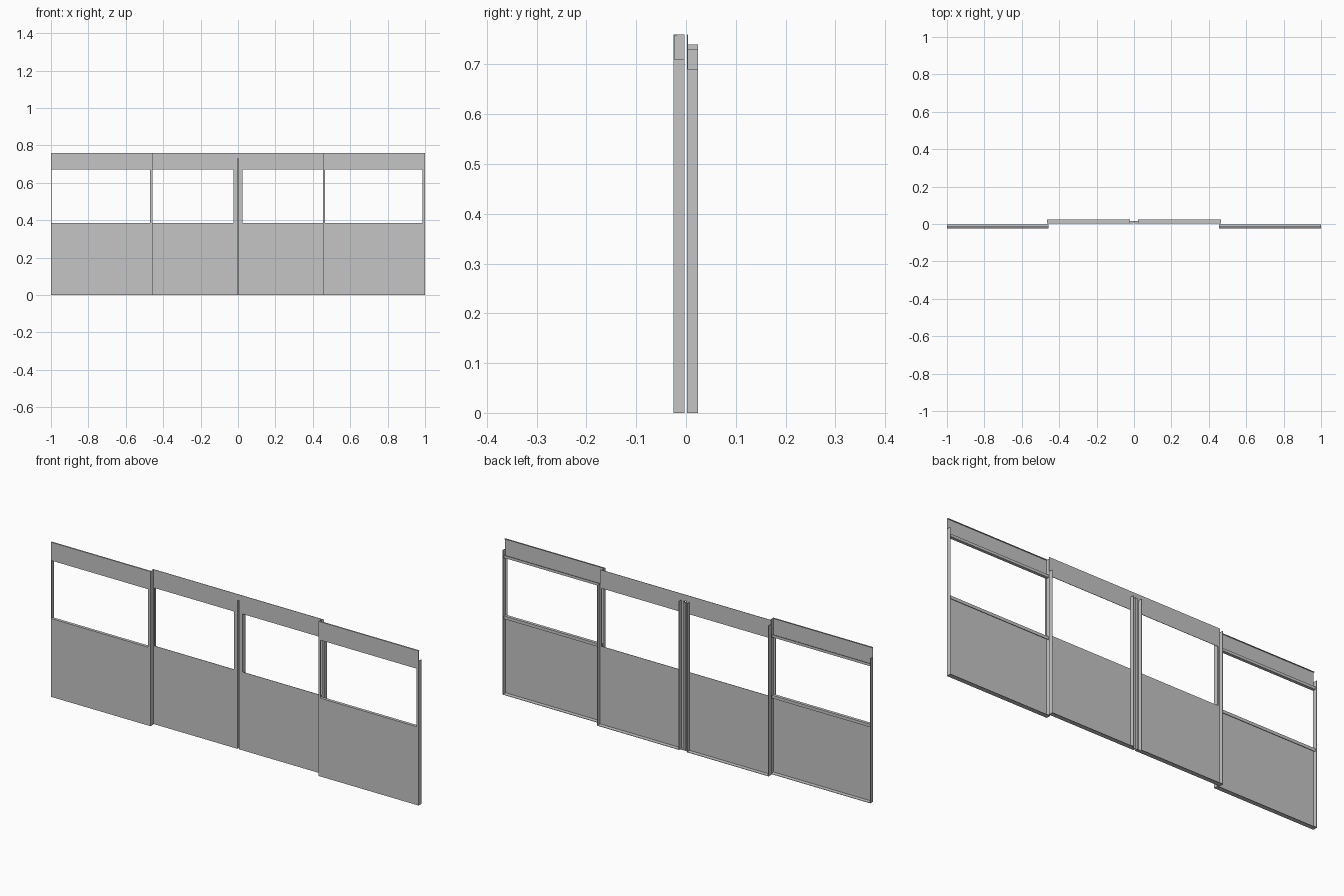
import bpy
import bmesh
from mathutils import Matrix, Vector

cube = bpy.data.objects.get("Cube")
if cube:
    bpy.data.objects.remove(cube, do_unlink=True)

# Single sheet metal colour
GREY = (0.56, 0.56, 0.56, 1.0)
metal = bpy.data.materials.new("light grey sheet metal")
metal.use_nodes = True
metal.diffuse_color = GREY
metal.node_tree.nodes["Principled BSDF"].inputs["Base Color"].default_value = GREY

T = 0.002                       # sheet thickness
SILL, HEAD, TOP = 0.385, 0.67, 0.76


def part(name, boxes):
    """One object made from boxes given as (x range, y range, z range)."""
    bm = bmesh.new()
    for ranges in boxes:
        lo = Vector([min(r) for r in ranges])
        hi = Vector([max(r) for r in ranges])
        size = Matrix.Diagonal((hi - lo).to_4d())
        bmesh.ops.create_cube(bm, size=1.0, matrix=Matrix.Translation((lo + hi) / 2) @ size)
    mesh = bpy.data.meshes.new(name)
    bm.to_mesh(mesh)
    bm.free()
    mesh.materials.append(metal)
    obj = bpy.data.objects.new(name, mesh)
    bpy.context.collection.objects.link(obj)


def skin(name, x0, x1, y, jamb0, jamb1):
    """Flat sheet with a window opening and side strips of the given widths."""
    front = (y, y + T)
    part(name + "_lower_skin", [((x0, x1), front, (0, SILL))])
    part(name + "_head_skin", [((x0, x1), front, (HEAD, TOP))])
    part(name + "_jambs", [((x0, x0 + jamb0), front, (SILL, HEAD)),
                           ((x1 - jamb1, x1), front, (SILL, HEAD))])


def side_flange(name, x, inward, y, depth, top):
    """Upright folded edge running back from the sheet."""
    part(name, [((x, x + inward * T), (y, y + depth), (0, top))])


def lip(name, x0, x1, y, depth, z, fold=0):
    """Horizontal folded edge running back, with an optional upright fold."""
    boxes = [((x0, x1), (y, y + depth), (z, z + T))]
    if fold:
        boxes.append(((x0, x1), (y + depth - T, y + depth), (z, z + fold)))
    part(name, boxes)


# Outer panels: front plane, folded at bottom, window and top
YF, DEPTH, FOLD = -0.025, 0.022, 0.013
for name, x0, x1, jamb0, jamb1, top0, top1 in (
        ("right_outer", -1.0, -0.458, T, 0.013, 0.71, TOP),
        ("left_outer", 0.455, 1.0, 0.011, 0.013, TOP, 0.71)):
    skin(name, x0, x1, YF, jamb0, jamb1)
    side_flange(name + "_flange_a", x0, 1, YF, DEPTH, top0)
    side_flange(name + "_flange_b", x1, -1, YF, DEPTH, top1)
    lip(name + "_bottom_lip", x0, x1, YF, DEPTH, 0)
    lip(name + "_sill_lip", x0, x1, YF, 0.015, SILL - T, -FOLD)
    lip(name + "_head_lip", x0, x1, YF, 0.015, HEAD, FOLD)
    lip(name + "_top_lip", x0, x1, YF, 0.007, TOP - T)

# Inner panels: rear plane, meeting at the centre seam
YR, SEAM_DEPTH = 0.002, 0.014
for name, side, top in (("right_inner", -1, 0.74), ("left_inner", 1, 0.69)):
    edge, seam, jamb = side * 0.466, side * 0.004, side * 0.023
    x0, x1 = sorted((edge, seam))
    widths = (0.01, 0.019) if side < 0 else (0.019, 0.01)
    skin(name, x0, x1, YR, *widths)
    side_flange(name + "_outer_flange", edge, -side, YR, DEPTH, top)
    side_flange(name + "_seam_flange", seam, side, YR, SEAM_DEPTH, 0.73)
    side_flange(name + "_jamb_stiffener", jamb, -side, YR, DEPTH, 0.73)
    lip(name + "_bottom_lip", *sorted((edge, jamb)), YR, DEPTH, 0)
    lip(name + "_seam_lip", *sorted((jamb, seam)), YR, SEAM_DEPTH, 0)

# Strip behind the centre seam, and the bridge closing the head above it
back = YR + SEAM_DEPTH
part("seam_backing", [((-0.004, 0.004), (back - T, back), (0, 0.73))])
part("seam_bridge", [((-0.004, 0.004), (YR, YR + T), (0.73, TOP))])
